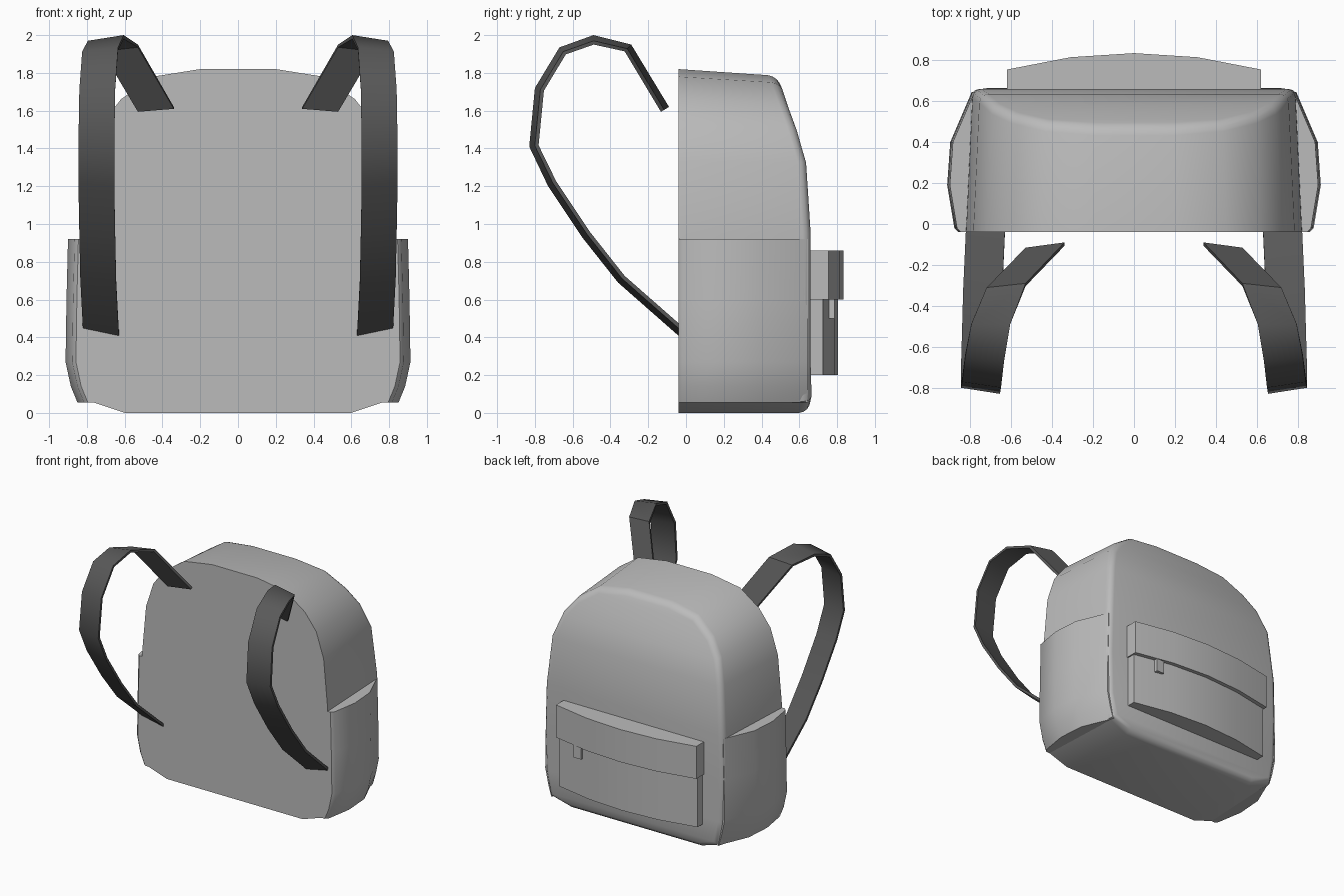
import bpy, bmesh, math
from mathutils import Vector

if "Cube" in bpy.data.objects:
    bpy.data.objects.remove(bpy.data.objects["Cube"], do_unlink=True)


def material(name, value):
    m = bpy.data.materials.new(name)
    m.use_nodes = True
    colour = (value, value, value, 1)
    m.diffuse_color = colour
    m.node_tree.nodes["Principled BSDF"].inputs["Base Color"].default_value = colour
    return m


FABRIC = material("light grey fabric", 0.5)
WEBBING = material("dark grey webbing", 0.1)


def finish(bm, name, mat, angle=40):
    bmesh.ops.recalc_face_normals(bm, faces=bm.faces)
    mesh = bpy.data.meshes.new(name)
    bm.to_mesh(mesh)
    bm.free()
    mesh.materials.append(mat)
    ob = bpy.data.objects.new(name, mesh)
    bpy.context.collection.objects.link(ob)
    bpy.ops.object.select_all(action='DESELECT')
    ob.select_set(True)
    bpy.context.view_layer.objects.active = ob
    bpy.ops.object.shade_smooth_by_angle(angle=math.radians(angle))
    return ob


def loft(bm, rings):
    """Skin a list of equal closed rings and cap both ends."""
    vs = [[bm.verts.new(p) for p in r] for r in rings]
    n = len(vs[0])
    for a, b in zip(vs, vs[1:]):
        for i in range(n):
            j = (i + 1) % n
            bm.faces.new((a[i], a[j], b[j], b[i]))
    bm.faces.new(vs[0])
    bm.faces.new(vs[-1])
    return vs


def round_edges(bm, test, width, segments=3):
    edges = [e for e in bm.edges if test(e)]
    bmesh.ops.bevel(bm, geom=edges, offset=width, segments=segments,
                    profile=0.5, affect='EDGES', clamp_overlap=True)


# Main body: half outline (x, z) with the depth reached at each height
FRONT = -0.04
outline = [(0.6, 0, 0.64), (0.78, 0.06, 0.66), (0.82, 0.25, 0.66),
           (0.83, 0.6, 0.66), (0.82, 0.95, 0.66), (0.785, 1.33, 0.635),
           (0.72, 1.53, 0.58), (0.62, 1.66, 0.535), (0.45, 1.78, 0.495),
           (0.2, 1.82, 0.475)]
bm = bmesh.new()
rows = []
for x, z, y in outline:
    drop = 0.035 * max(0, z - 1.3) / 0.52
    row = [bm.verts.new(p) for p in ((x, FRONT, z), (0.96 * x, y, z - drop),
                                     (-0.96 * x, y, z - drop), (-x, FRONT, z))]
    rows.append(row)
for a, b in zip(rows, rows[1:]):
    for i in range(3):
        bm.faces.new((a[i], a[i + 1], b[i + 1], b[i]))
bm.faces.new(rows[0])
bm.faces.new(rows[-1])
bm.faces.new([r[0] for r in rows] + [r[3] for r in reversed(rows)])
rim = set()
for a, b in zip(rows, rows[1:]):
    rim |= {bm.edges.get((a[k], b[k])) for k in (1, 2)}
rim |= {bm.edges.get((r[1], r[2])) for r in (rows[0], rows[-1])}
round_edges(bm, lambda e: e in rim, 0.05)
finish(bm, "body", FABRIC)

# Side pockets: bulging plan outline, drawn in towards the bottom
plan = [(0.74, -0.04), (0.85, -0.04), (0.87, -0.02), (0.905, 0.19),
        (0.89, 0.4), (0.785, 0.645), (0.74, 0.645)]
for side, label in ((1, "left"), (-1, "right")):
    bm = bmesh.new()
    rings = []
    for z, inset in ((0.055, 0.055), (0.14, 0.02), (0.27, -0.008),
                     (0.6, -0.003), (0.92, 0.005)):
        rings.append([(side * (x - (inset if x > 0.75 else 0)), y, z)
                      for x, y in plan])
    loft(bm, rings)
    finish(bm, label + "_side_pocket", FABRIC)


# Back pocket and its overhanging flap: bowed slabs with rounded rims
def slab(name, low, high, y_shift, half, open_z):
    bow = [(half, 0.755), (half / 2, 0.815), (0, 0.835)]
    pts = bow + [(-x, y) for x, y in reversed(bow[:2])]
    pts = [(x, y + y_shift) for x, y in pts]
    pts = [(half, 0.63)] + pts + [(-half, 0.63)]
    bm = bmesh.new()
    loft(bm, [[(x, y, z) for x, y in pts] for z in (low, high)])

    def outer(e):
        a, b = (v.co for v in e.verts)
        if abs(a.z - open_z) < 1e-4 and abs(b.z - open_z) < 1e-4:
            return False
        if a.y < 0.64 and b.y < 0.64:
            return False
        return e.calc_face_angle(0) > math.radians(35)
    round_edges(bm, outer, 0.04)
    finish(bm, name, FABRIC)


slab("back_pocket", 0.2, 0.62, -0.03, 0.61, 0.62)
slab("back_pocket_flap", 0.6, 0.86, 0, 0.62, 0.6)

# Zip pull hanging under the flap
bm = bmesh.new()
bmesh.ops.create_cube(bm, size=1)
for v in bm.verts:
    v.co = Vector((0.41 + 0.065 * v.co.x, 0.772 + 0.03 * v.co.y, 0.55 + 0.1 * v.co.z))
finish(bm, "zip_pull", FABRIC)

# Shoulder straps: flat band (inner x, y, z) slightly rolled inwards
path = [(0.34, -0.09, 1.62), (0.53, -0.29, 1.95), (0.605, -0.49, 2.0),
        (0.635, -0.67, 1.935), (0.65, -0.8, 1.72), (0.655, -0.83, 1.41),
        (0.655, -0.73, 1.2), (0.65, -0.55, 0.93), (0.645, -0.36, 0.69),
        (0.63, -0.03, 0.4)]
for side, label in ((1, "left"), (-1, "right")):
    bm = bmesh.new()
    rings = []
    for i, p in enumerate(path):
        a, b = path[max(i - 1, 0)], path[min(i + 1, len(path) - 1)]
        t = Vector((0, b[1] - a[1], b[2] - a[2])).normalized()
        inward = Vector((0, -t.z, t.y))
        ring = []
        for across, depth in ((0, 0), (0.19, 0.03), (0.19, 0.05), (0, 0.02)):
            q = Vector(p) + inward * depth + Vector((across, 0, 0))
            ring.append((side * q.x, q.y, q.z))
        rings.append(ring)
    loft(bm, rings)
    finish(bm, label + "_shoulder_strap", WEBBING)
